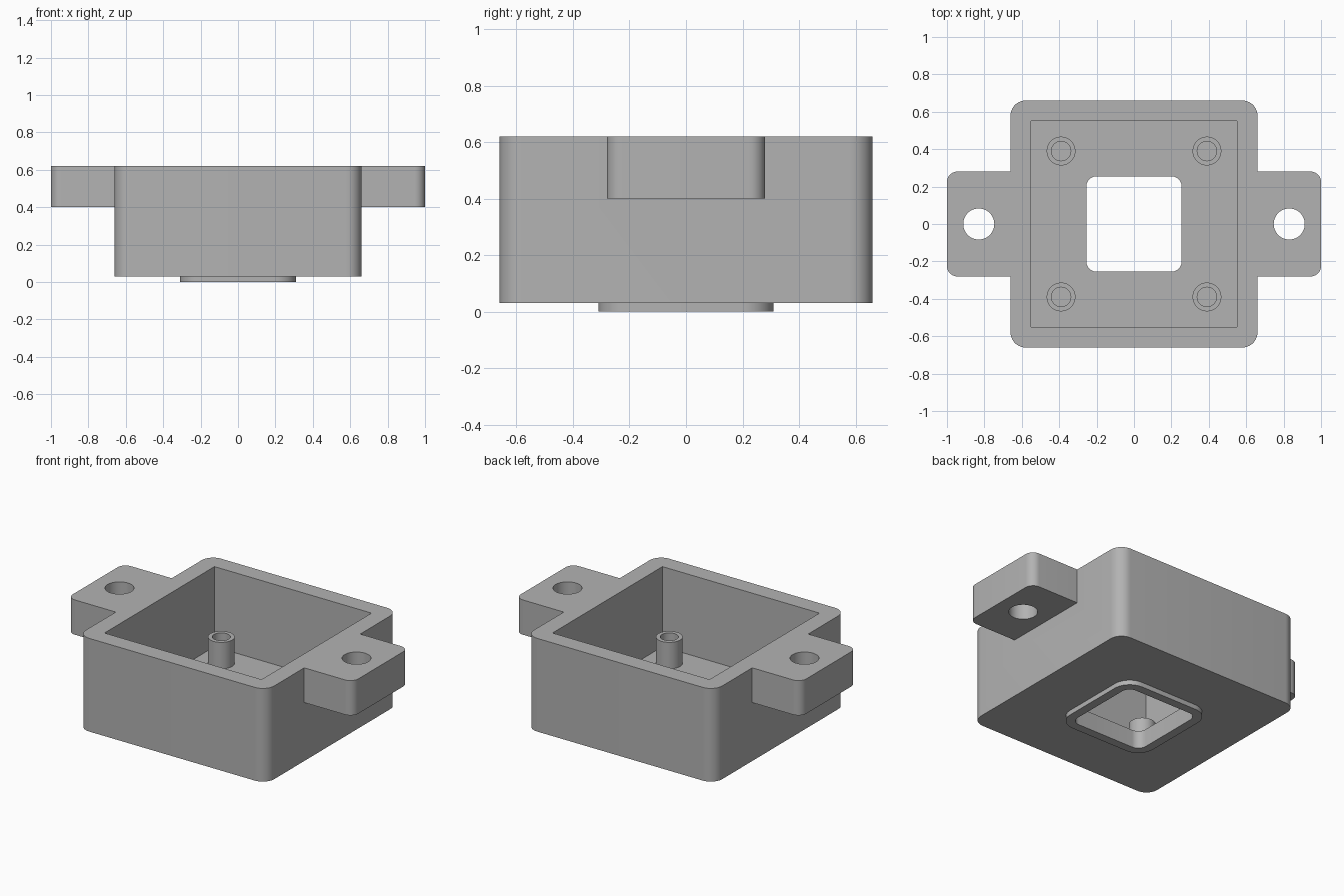
import bpy, bmesh
from math import cos, sin, pi, radians
from mathutils import Vector

cube = bpy.data.objects.get("Cube")
if cube:
    bpy.data.objects.remove(cube, do_unlink=True)

grey = bpy.data.materials.new("plain grey")
grey.use_nodes = True
colour = (0.45, 0.45, 0.45, 1)
grey.diffuse_color = colour
grey.node_tree.nodes["Principled BSDF"].inputs["Base Color"].default_value = colour

# Main levels
LIP_TOP, FLOOR, EAR_BASE, RIM = 0.03, 0.113, 0.40, 0.62
OVER = 0.05


def rounded_rect(x0, x1, y0, y1, r, steps=10):
    """Counter-clockwise outline; a zero radius gives a plain rectangle."""
    if r == 0:
        return [(x0, y0), (x1, y0), (x1, y1), (x0, y1)]
    corners = [(x1 - r, y1 - r), (x0 + r, y1 - r), (x0 + r, y0 + r), (x1 - r, y0 + r)]
    return [(cx + r * cos(pi / 2 * (q + i / steps)), cy + r * sin(pi / 2 * (q + i / steps)))
            for q, (cx, cy) in enumerate(corners) for i in range(steps + 1)]


def circle(x, y, r, sides=48):
    return [(x + r * cos(2 * pi * i / sides), y + r * sin(2 * pi * i / sides))
            for i in range(sides)]


def prism(name, outline, z0, z1):
    """Extrude a flat outline into a solid."""
    bm = bmesh.new()
    base = bm.faces.new([bm.verts.new((x, y, z0)) for x, y in outline])
    top = bmesh.ops.extrude_face_region(bm, geom=[base])["geom"]
    bmesh.ops.translate(bm, vec=Vector((0, 0, z1 - z0)),
                        verts=[v for v in top if isinstance(v, bmesh.types.BMVert)])
    bmesh.ops.recalc_face_normals(bm, faces=bm.faces)
    mesh = bpy.data.meshes.new(name)
    bm.to_mesh(mesh)
    bm.free()
    mesh.materials.append(grey)
    obj = bpy.data.objects.new(name, mesh)
    bpy.context.collection.objects.link(obj)
    return obj


def combine(target, tool, operation):
    """Apply a boolean and discard the tool."""
    mod = target.modifiers.new("boolean", "BOOLEAN")
    mod.object, mod.operation, mod.solver = tool, operation, "EXACT"
    bpy.context.view_layer.objects.active = target
    bpy.ops.object.modifier_apply(modifier=mod.name)
    bpy.data.objects.remove(tool, do_unlink=True)


def finish(obj):
    bpy.ops.object.select_all(action="DESELECT")
    obj.select_set(True)
    bpy.context.view_layer.objects.active = obj
    bpy.ops.object.shade_smooth_by_angle(angle=radians(30))


def square(half, r):
    return rounded_rect(-half, half, -half, half, r)


# Housing block with the raised lip underneath
housing = prism("housing", square(0.66, 0.08), LIP_TOP, RIM)
combine(housing, prism("lip", square(0.31, 0.11), 0, LIP_TOP + 0.02), "UNION")

# Mounting ears, rounded at the outer corners
for side in (-1, 1):
    inner, outer = sorted((side * 0.5, side))
    ear = prism("ear", rounded_rect(inner, outer, -0.28, 0.28, 0.055), EAR_BASE, RIM)
    combine(housing, ear, "UNION")

# Cavity, floor opening and screw holes
combine(housing, prism("cavity", square(0.55, 0), FLOOR, RIM + OVER), "DIFFERENCE")
combine(housing, prism("opening", square(0.255, 0.055), -OVER, FLOOR + OVER), "DIFFERENCE")
for side in (-1, 1):
    hole = prism("hole", circle(side * 0.83, 0, 0.083), EAR_BASE - OVER, RIM + OVER)
    combine(housing, hole, "DIFFERENCE")
finish(housing)

# Four hollow standoffs on the floor
for sx, x_name in ((-1, "right"), (1, "left")):
    for sy, y_name in ((-1, "front"), (1, "back")):
        x, y = sx * 0.39, sy * 0.39
        post = prism(f"{y_name}_{x_name}_post", circle(x, y, 0.077), FLOOR, 0.28)
        bore = prism("bore", circle(x, y, 0.052), FLOOR - OVER, 0.28 + OVER)
        combine(post, bore, "DIFFERENCE")
        finish(post)
